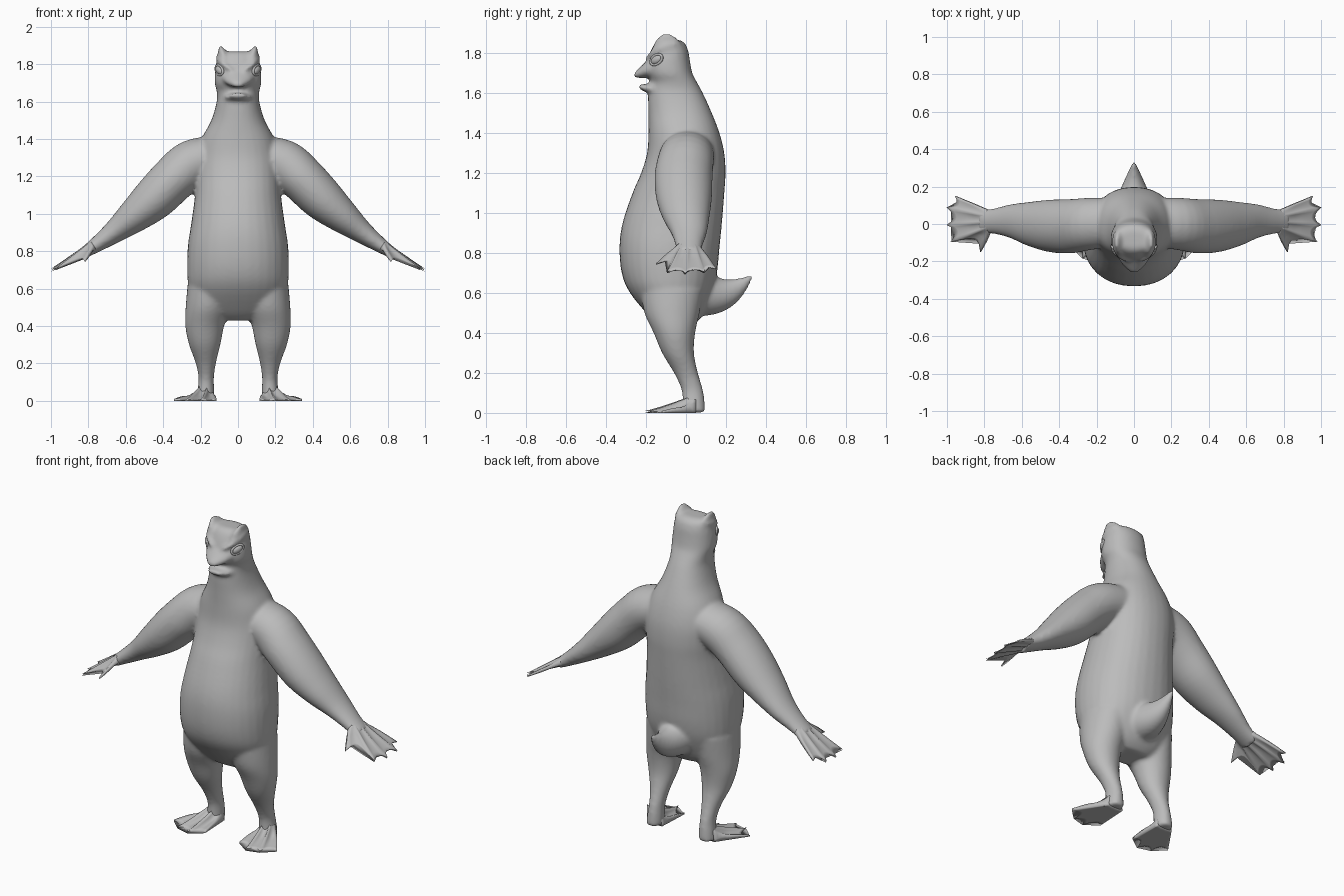
import bpy, bmesh, math
from mathutils import Vector, Matrix

cube = bpy.data.objects.get("Cube")
if cube:
    bpy.data.objects.remove(cube, do_unlink=True)

X, Y, Z = Vector((1, 0, 0)), Vector((0, 1, 0)), Vector((0, 0, 1))
grey = bpy.data.materials.new("plain grey")
grey.use_nodes = True
grey.diffuse_color = (0.5, 0.5, 0.5, 1)
grey.node_tree.nodes["Principled BSDF"].inputs["Base Color"].default_value = (0.5, 0.5, 0.5, 1)


def finish(name, bm, mirror=False):
    bmesh.ops.recalc_face_normals(bm, faces=bm.faces)
    mesh = bpy.data.meshes.new(name)
    bm.to_mesh(mesh)
    bm.free()
    mesh.materials.append(grey)
    for p in mesh.polygons:
        p.use_smooth = True
    ob = bpy.data.objects.new(name, mesh)
    bpy.context.collection.objects.link(ob)
    if mirror:
        m = ob.modifiers.new("both sides", "MIRROR")
        m.use_mirror_merge = False
    return ob


def skin(bm, loops):
    rows = [[bm.verts.new(p) for p in loop] for loop in loops]
    n = len(rows[0])
    for a, b in zip(rows, rows[1:]):
        for i in range(n):
            j = (i + 1) % n
            bm.faces.new((a[i], a[j], b[j], b[i]))
    bm.faces.new(rows[0])
    bm.faces.new(rows[-1])


def refine(rings, steps=4):
    """Smooth curve through the ring values."""
    r = [Vector(v) for v in rings]
    r = [r[0]] + r + [r[-1]]
    out = []
    for i in range(1, len(r) - 2):
        a, b, c, d = r[i - 1:i + 3]
        for k in range(steps):
            t = k / steps
            out.append(b + (c - a) * (t / 2) + (a * 2 - b * 5 + c * 4 - d) * (t * t / 2)
                       + (b * 3 - a - c * 3 + d) * (t ** 3 / 2))
    return out + [r[-1]]


def loft(bm, rings, side, axis=None, sx=1, power=1.0, n=32):
    """Rings are x, y, z, radius along side, radius across it."""
    vals = refine(rings)
    cs = [Vector(v[:3]) for v in vals]
    loops = []
    for i, v in enumerate(vals):
        t = axis or (cs[min(i + 1, len(cs) - 1)] - cs[max(i - 1, 0)]).normalized()
        across = t.cross(side).normalized()
        loop = []
        for k in range(n):
            a = 2 * math.pi * k / n
            c, s = math.cos(a), math.sin(a)
            c = math.copysign(abs(c) ** power, c)
            s = math.copysign(abs(s) ** power, s)
            p = cs[i] + side * (v[3] * c) + across * (v[4] * s)
            loop.append((p.x * sx, p.y, p.z))
        loops.append(loop)
    skin(bm, loops)


def webbed(name, root_a, root_b, tips, up, h_root, h_tip, under):
    """Fan of pointed digits joined by scalloped webs."""
    root_a, root_b, up = Vector(root_a), Vector(root_b), Vector(up).normalized()
    tips = [Vector(t) for t in tips]
    middle = (root_a + root_b) / 2
    seg, edge = 6, []
    for a, b in zip(tips, tips[1:]):
        for k in range(seg):
            s = k / seg
            p = a.lerp(b, s)
            dip = math.sin(math.pi * s) ** 0.7
            p += (middle - p).normalized() * (0.42 * (b - a).length * dip)
            edge.append((p, dip))
    edge.append((tips[-1], 0))
    loops = []
    for row in range(11):
        t = row / 10
        top, bottom = [], []
        for k, (p, dip) in enumerate(edge):
            u = k / (len(edge) - 1)
            base = root_a.lerp(root_b, u).lerp(p, t)
            bulge = 0.12 + 0.88 * math.sqrt(max(0, 1 - (2 * u - 1) ** 2))
            bulge = bulge * (1 - t) + t
            h = (h_root * (1 - t) ** 1.2 + h_tip) * bulge * (1 - 0.45 * dip * min(1, 2 * t))
            top.append(base + up * h)
            bottom.append(base - up * (h * under))
        loops.append(top + bottom[::-1])
    bm = bmesh.new()
    skin(bm, loops)
    return finish(name, bm, mirror=True)


body = bmesh.new()

# Torso, neck and skull: height, half width, front, back
trunk = [(.43, .13, -.12, .03), (.48, .215, -.18, .075), (.6, .262, -.28, .13), (.7, .272, -.322, .155),
         (.83, .268, -.333, .168), (.95, .25, -.318, .18), (1.1, .23, -.268, .192),
         (1.2, .226, -.225, .198), (1.3, .22, -.195, .192), (1.4, .195, -.188, .168),
         (1.5, .143, -.188, .13), (1.6, .114, -.19, .085), (1.655, .114, -.178, .055),
         (1.7, .125, -.195, .032), (1.76, .123, -.195, .02), (1.81, .116, -.178, .012),
         (1.85, .104, -.155, -.005), (1.868, .08, -.13, -.035)]
loft(body, [(0, (f + b) / 2, z, w, (b - f) / 2) for z, w, f, b in trunk], X, Z, power=0.92)

# Upper and lower jaws with the open mouth between them
loft(body, [(0, -.1, 1.735, .112, .06), (0, -.18, 1.725, .086, .048),
            (0, -.23, 1.703, .052, .027), (0, -.262, 1.688, .014, .011)], X, Y)
loft(body, [(0, -.1, 1.622, .1, .035), (0, -.18, 1.623, .072, .025),
            (0, -.235, 1.633, .035, .011)], X, Y)

# Tail
loft(body, [(0, .03, .6, .13, .12), (0, .13, .59, .095, .1), (0, .2, .6, .066, .076),
            (0, .265, .632, .036, .045), (0, .335, .687, .005, .006)], X)

for sx in (1, -1):
    # Arms
    loft(body, [(.1, .01, 1.31, .13, .11), (.24, 0, 1.27, .14, .128), (.34, -.012, 1.19, .145, .124),
                (.45, -.01, 1.08, .14, .116), (.56, 0, .985, .118, .09), (.66, .015, .905, .09, .062),
                (.75, .015, .84, .068, .043), (.82, .012, .793, .064, .03)], Y, sx=sx)
    # Legs
    loft(body, [(.15, -.07, .62, .12, .16), (.162, -.07, .5, .118, .138), (.178, -.058, .4, .104, .104),
                (.178, -.04, .3, .084, .08), (.172, 0, .2, .054, .06), (.17, .03, .12, .041, .054),
                (.172, .038, .06, .045, .055), (.175, .04, .002, .048, .057)], X, Z, sx=sx)
    # Crests on top of the head
    loft(body, [(.068, -.09, 1.8, .045, .085), (.078, -.092, 1.85, .03, .068),
                (.088, -.095, 1.88, .016, .045), (.095, -.1, 1.9, .006, .022)], X, Z, sx=sx)
    # Brows
    loft(body, [(.03, -.2, 1.765, .01, .01), (.078, -.17, 1.802, .014, .014),
                (.106, -.11, 1.83, .016, .014), (.1, -.05, 1.845, .01, .01)], Z, sx=sx)

skin_ob = finish("body", body)
remesh = skin_ob.modifiers.new("blend parts", "REMESH")
remesh.mode = "VOXEL"
remesh.voxel_size = 0.011
remesh.use_smooth_shade = True
soften = skin_ob.modifiers.new("soften joins", "SMOOTH")
soften.factor = 0.5
soften.iterations = 7

# Webbed hands and feet
webbed("hands", (.77, .072, .828), (.77, -.05, .828),
       [(.955, .15, .722), (1, .09, .702), (1, -.005, .695), (.978, -.095, .702), (.82, -.15, .745)],
       (.55, 0, .83), .03, .004, 1)
webbed("feet", (.225, .05, 0), (.125, .05, 0),
       [(.343, -.12, 0), (.275, -.185, 0), (.195, -.207, 0), (.115, -.15, 0)],
       Z, .088, .01, 0)

# Eyes: almond ball inside a raised lid
normal = Vector((.82, -.57, .05)).normalized()
long_axis = (Vector((.57, .82, 0)) + Z * .5).normalized()
long_axis = (long_axis - normal * long_axis.dot(normal)).normalized()
place = Matrix((long_axis, normal.cross(long_axis), normal)).transposed().to_4x4()
place.translation = (.1, -.148, 1.768)

bm = bmesh.new()
bmesh.ops.create_uvsphere(bm, u_segments=24, v_segments=14, radius=1,
                          matrix=place @ Matrix.Diagonal((.033, .02, .014, 1)))
finish("eyes", bm, mirror=True)

bm = bmesh.new()
loops = []
for i in range(33):
    a = 2 * math.pi * i / 32
    loops.append([place @ Vector(((.036 + .007 * math.cos(b)) * math.cos(a),
                                  (.023 + .007 * math.cos(b)) * math.sin(a), .007 * math.sin(b)))
                  for b in (math.pi * k / 5 for k in range(10))])
skin(bm, loops)
bmesh.ops.remove_doubles(bm, verts=bm.verts, dist=0.0001)
finish("eyelids", bm, mirror=True)
